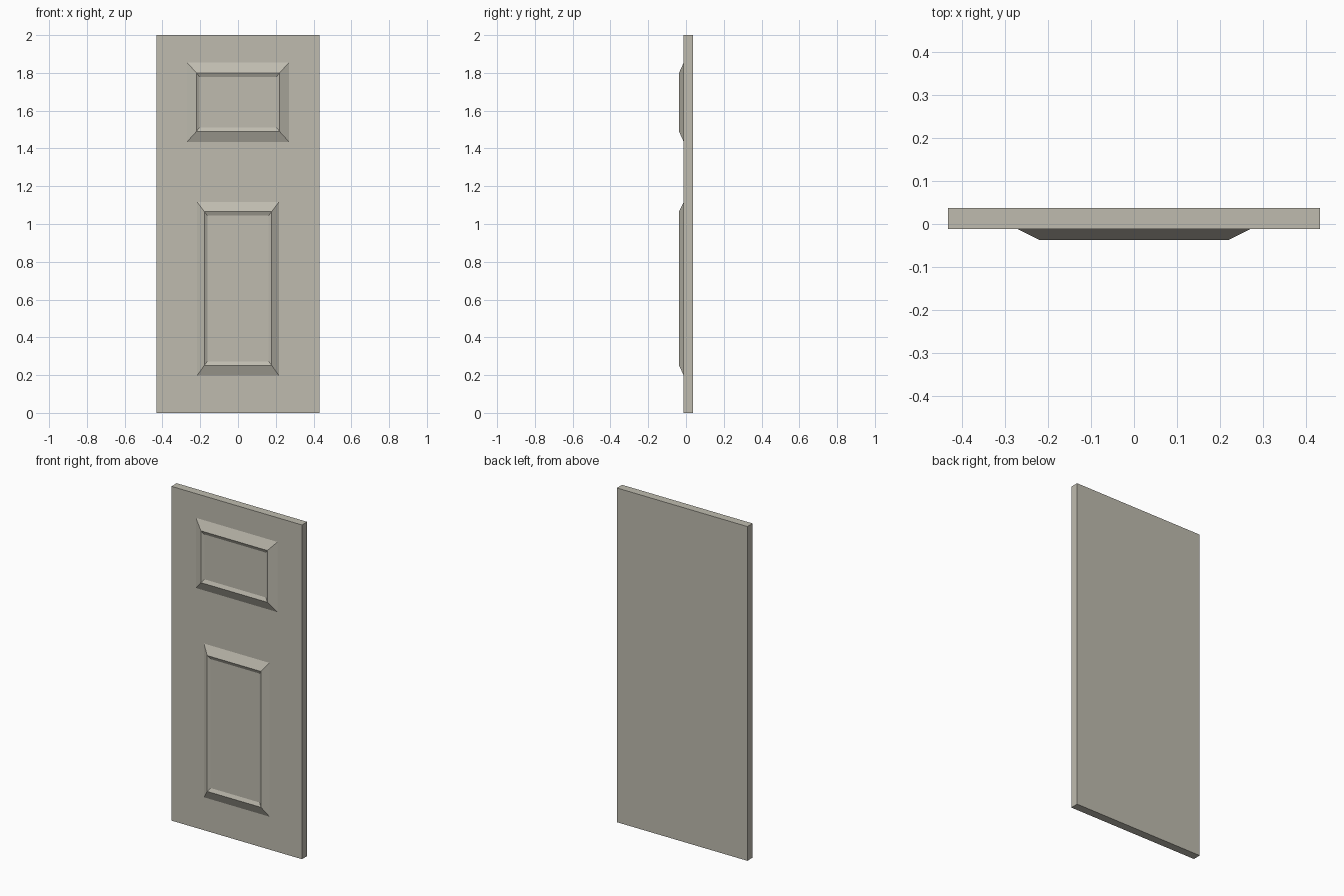
import bpy
import bmesh

cube = bpy.data.objects.get("Cube")
if cube:
    bpy.data.objects.remove(cube, do_unlink=True)

paint = bpy.data.materials.new("warm grey paint")
paint.use_nodes = True
colour = (0.52, 0.50, 0.43, 1)
paint.diffuse_color = colour
paint.node_tree.nodes["Principled BSDF"].inputs["Base Color"].default_value = colour

FACE_Y, BACK_Y, RIDGE_Y, FIELD_Y = -0.012, 0.037, -0.037, -0.027


def finish(name, bm):
    bmesh.ops.recalc_face_normals(bm, faces=bm.faces)
    mesh = bpy.data.meshes.new(name)
    bm.to_mesh(mesh)
    bm.free()
    mesh.materials.append(paint)
    obj = bpy.data.objects.new(name, mesh)
    bpy.context.collection.objects.link(obj)
    return obj


def stacked_rings(name, rings):
    """Bridge rectangles (half width, bottom, top, y) and cap both ends."""
    bm = bmesh.new()
    loops = [[bm.verts.new((x, y, z)) for x, z in
              ((-w, lo), (w, lo), (w, hi), (-w, hi))]
             for w, lo, hi, y in rings]
    for a, b in zip(loops, loops[1:]):
        for i in range(4):
            j = (i + 1) % 4
            bm.faces.new((a[i], a[j], b[j], b[i]))
    bm.faces.new(loops[0])
    bm.faces.new(loops[-1])
    return finish(name, bm)


def raised_panel(name, outer, ridge, lip=0.016):
    """Sloped moulding rising to a ridge, then dipping to a flat field."""
    w, lo, hi = ridge
    stacked_rings(name, [
        (*outer, FACE_Y + 0.004),
        (*outer, FACE_Y),
        (*ridge, RIDGE_Y),
        (w - lip, lo + lip * 1.3, hi - lip * 1.3, FIELD_Y),
    ])


# Door slab
stacked_rings("door_slab", [(0.432, 0, 2, BACK_Y), (0.432, 0, 2, FACE_Y)])

# Raised panels on the front
raised_panel("upper_panel", (0.27, 1.435, 1.855), (0.22, 1.49, 1.80))
raised_panel("lower_panel", (0.217, 0.197, 1.117), (0.178, 0.252, 1.065))
